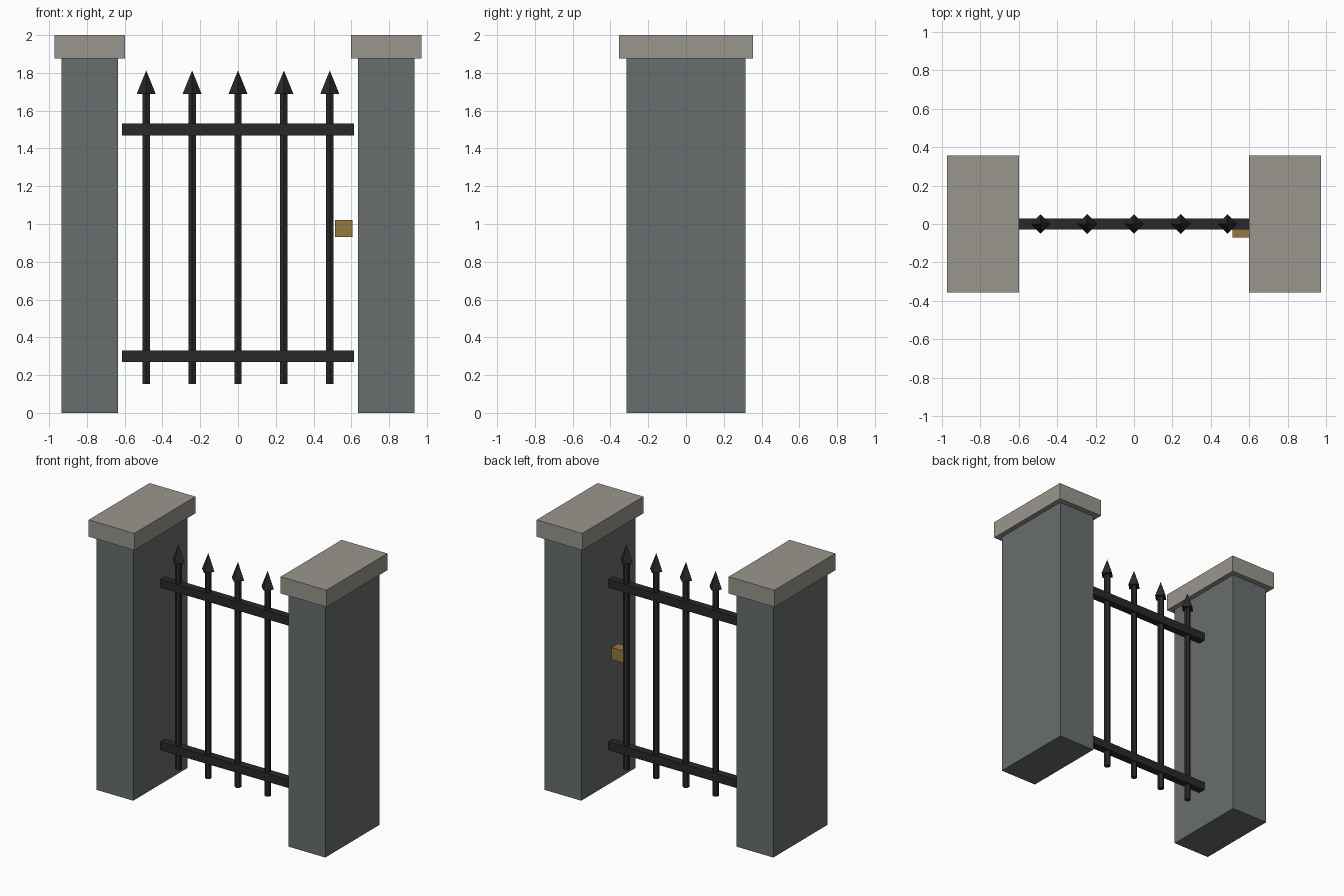
import bpy
import math

old = bpy.data.objects.get("Cube")
if old:
    bpy.data.objects.remove(old, do_unlink=True)


def material(name, rgb):
    mat = bpy.data.materials.new(name)
    mat.use_nodes = True
    mat.diffuse_color = (*rgb, 1)
    mat.node_tree.nodes["Principled BSDF"].inputs["Base Color"].default_value = (*rgb, 1)
    return mat


stone = material("grey stone", (0.14, 0.155, 0.155))
cap_stone = material("pale cap stone", (0.32, 0.305, 0.27))
iron = material("black iron", (0.022, 0.022, 0.023))
brass = material("brass", (0.30, 0.19, 0.05))


def finish(name, mat):
    obj = bpy.context.object
    obj.name = name
    obj.data.materials.append(mat)
    return obj


def box(name, mat, centre, size):
    bpy.ops.mesh.primitive_cube_add(size=1, location=centre)
    obj = finish(name, mat)
    obj.scale = size
    bpy.ops.object.transform_apply(location=False, rotation=False, scale=True)


# Stone pillars with overhanging caps
for side, sign in (("right", -1), ("left", 1)):
    box(side + "_pillar", stone, (sign * 0.785, 0, 0.94), (0.30, 0.632, 1.88))
    box(side + "_pillar_cap", cap_stone, (sign * 0.785, 0, 1.938), (0.374, 0.712, 0.124))

# Horizontal rails
for name, z in (("lower_rail", 0.30), ("upper_rail", 1.50)):
    box(name, iron, (0, 0, z), (1.23, 0.056, 0.062))

# Upright bars, each with a four-sided spear head
for i in range(5):
    x = (i - 2) * 0.243
    bpy.ops.mesh.primitive_cylinder_add(vertices=6, radius=0.0225, depth=1.54,
                                        location=(x, 0, 0.923))
    finish(f"bar_{i + 1}", iron)
    bpy.ops.mesh.primitive_cone_add(vertices=4, radius1=0.051, radius2=0, depth=0.126,
                                    location=(x, 0, 1.75))
    finish(f"spear_head_{i + 1}", iron)

# Latch block on the front of the gate
box("latch", brass, (0.559, -0.033, 0.976), (0.092, 0.075, 0.09))
